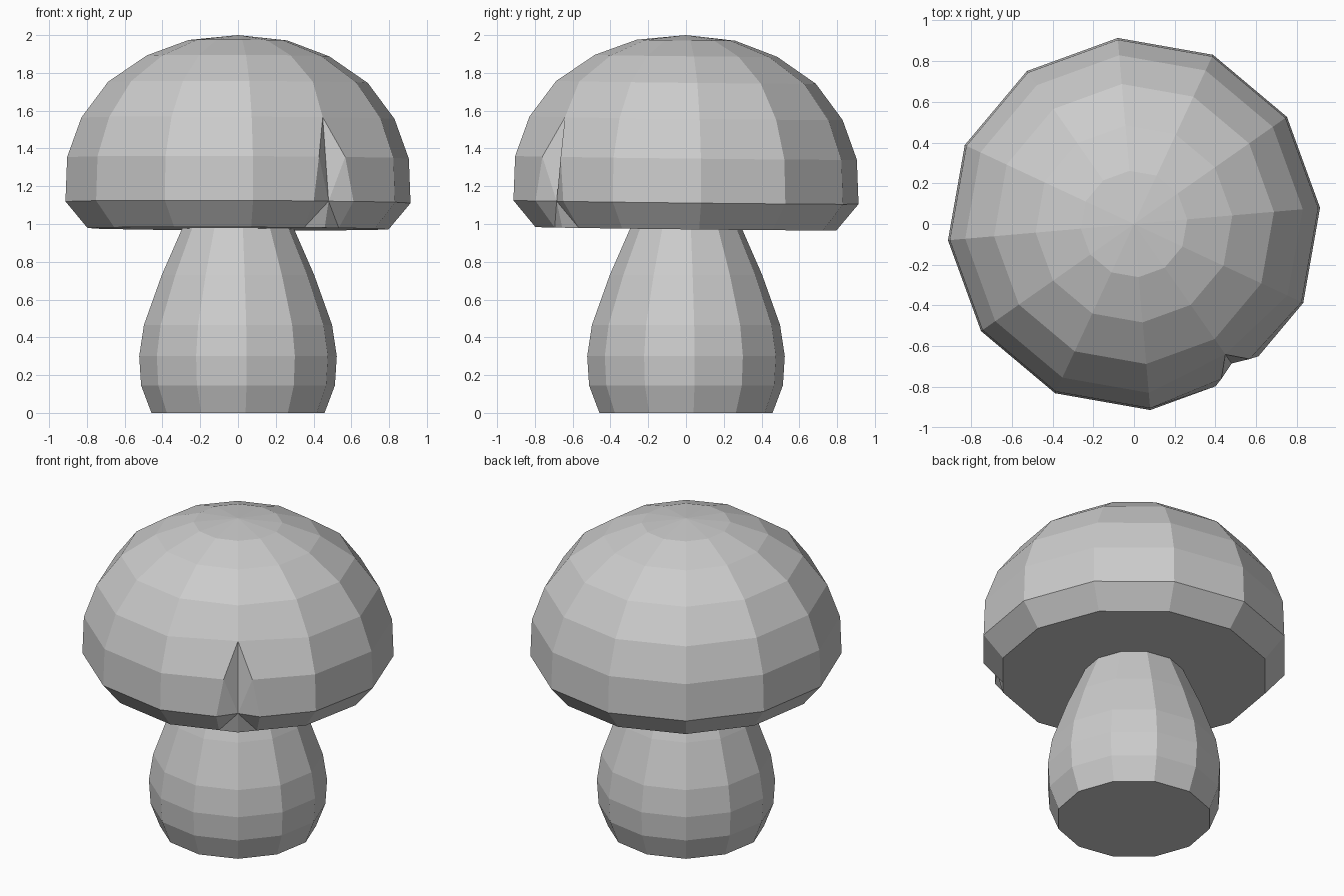
import bpy, bmesh, math
from mathutils import Vector

if "Cube" in bpy.data.objects:
    bpy.data.objects.remove(bpy.data.objects["Cube"])

SIDES = 12
OFFSET = 5.0      # rotation of the 12-gon in degrees
NOTCH = 10        # column at -55 degrees holds the bite in the cap


def point(r, z, i):
    a = math.radians(OFFSET + 360 / SIDES * i)
    return Vector((r * math.cos(a), r * math.sin(a), z))


def finish(bm, name):
    bmesh.ops.recalc_face_normals(bm, faces=bm.faces[:])
    mesh = bpy.data.meshes.new(name)
    bm.to_mesh(mesh)
    bm.free()
    obj = bpy.data.objects.new(name, mesh)
    bpy.context.collection.objects.link(obj)
    return obj


def make_rings(bm, profile):
    return [[bm.verts.new(point(r, z, i)) for i in range(SIDES)] for r, z in profile]


# Stem: closed lathe, its top just buried in the cap
bm = bmesh.new()
rings = make_rings(bm, [(0.46, 0), (0.515, 0.145), (0.525, 0.30), (0.50, 0.465),
                        (0.405, 0.73), (0.295, 0.98)])
for low, high in zip(rings, rings[1:]):
    for i in range(SIDES):
        j = (i + 1) % SIDES
        bm.faces.new((low[i], low[j], high[j], high[i]))
bm.faces.new(rings[0])
bm.faces.new(rings[-1])
finish(bm, "stem")

# Cap: faceted dome, rings listed from the top down
bm = bmesh.new()
profile = [(0.262, 1.973), (0.485, 1.89), (0.69, 1.75), (0.832, 1.56),
           (0.908, 1.35), (0.917, 1.115), (0.80, 0.975)]
rings = make_rings(bm, profile)
apex = bm.verts.new((0, 0, 2))

# Notch: the column is split into a left and a right lip with a sunken middle
middle = {}
lips = {}
for k, (t, s) in {4: (0.19, 0.982), 5: (0.28, 1.0), 6: (0.28, 1.0)}.items():
    r, z = profile[k]
    centre = point(r, z, NOTCH)
    for side in (-1, 1):
        p = centre.lerp(point(r, z, NOTCH + side), t)
        lips[k, side] = bm.verts.new((p.x * s, p.y * s, z))
    middle[k] = rings[k][NOTCH]
rings[3][NOTCH].co = point(0.782, 1.56, NOTCH)
middle[5].co = point(0.836, 1.115, NOTCH)
bm.verts.remove(middle[4])


def column_vert(k, i, side):
    """Vertex of ring k in column i, on the lip facing the given side."""
    return lips[k, side] if i == NOTCH and k > 3 else rings[k][i]


for i in range(SIDES):
    j = (i + 1) % SIDES
    bm.faces.new((apex, rings[0][i], rings[0][j]))
    for k in range(len(rings) - 1):
        bm.faces.new((column_vert(k, i, 1), column_vert(k + 1, i, 1),
                      column_vert(k + 1, j, -1), column_vert(k, j, -1)))

# Walls of the notch
for side in (-1, 1):
    bm.faces.new((rings[3][NOTCH], lips[4, side], middle[5]))
    bm.faces.new((lips[4, side], lips[5, side], middle[5]))
    bm.faces.new((lips[5, side], lips[6, side], middle[5]))
    bm.faces.new((lips[6, side], middle[6], middle[5]))

# Flat underside
under = []
for i in range(SIDES):
    under += [lips[6, -1], middle[6], lips[6, 1]] if i == NOTCH else [rings[6][i]]
bm.faces.new(under)

# The cap leans very slightly to the back right
for v in bm.verts:
    v.co.z -= 0.004 * v.co.x + 0.011 * v.co.y
finish(bm, "cap")
